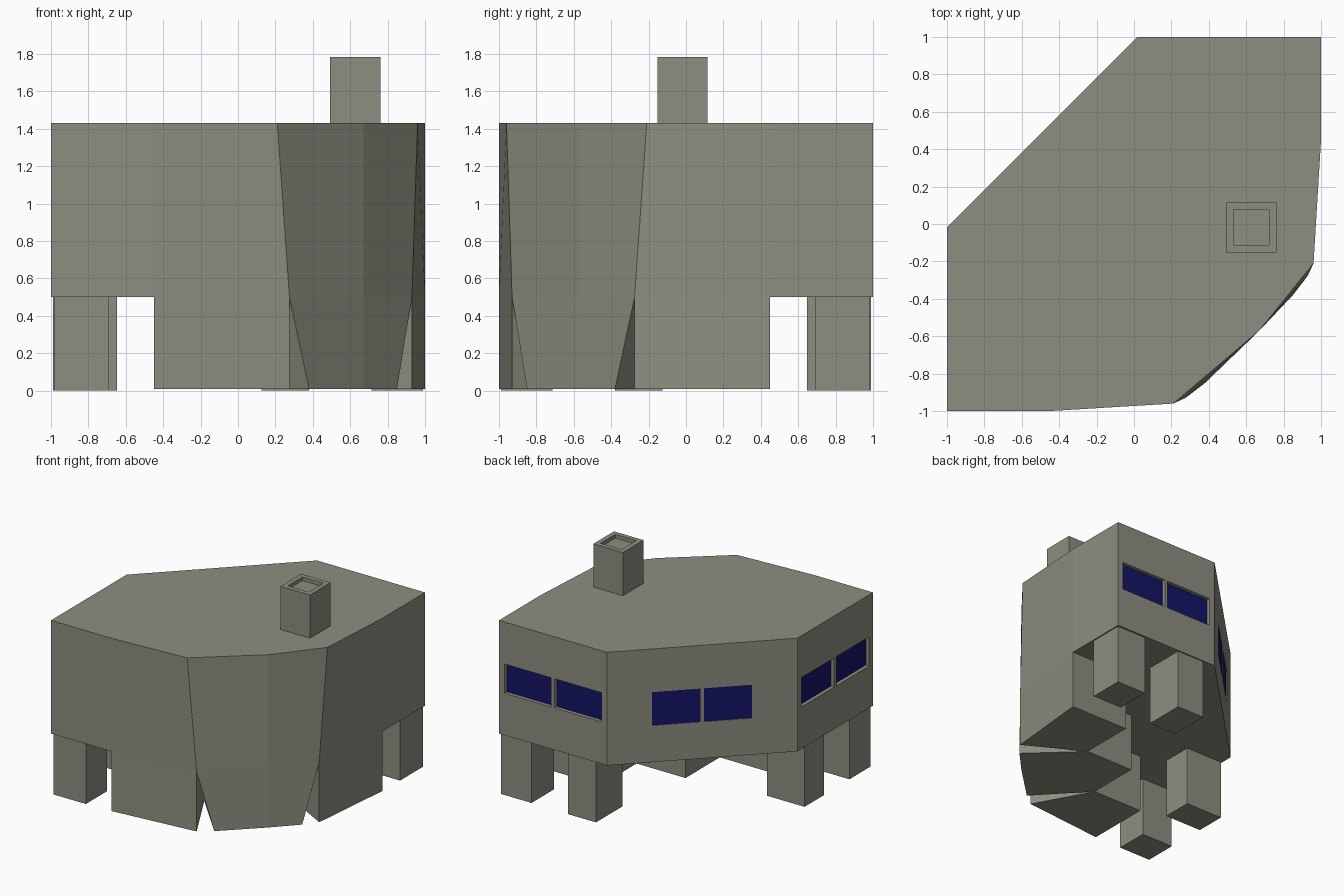
import bpy, bmesh
from mathutils import Vector

if "Cube" in bpy.data.objects:
    bpy.data.objects.remove(bpy.data.objects["Cube"])

TOP, MID, LOW = 1.43, 0.5, 0.01
RIDGE = (0.67, -0.57)


def mirror(p):
    # The plan is symmetric about its diagonal, apart from the shared nose ridge
    if tuple(p[:2]) == RIDGE:
        return tuple(p)
    return (-p[1], -p[0]) + tuple(p[2:])


def make_material(name, colour):
    mat = bpy.data.materials.new(name)
    mat.diffuse_color = (*colour, 1)
    mat.use_nodes = True
    mat.node_tree.nodes["Principled BSDF"].inputs["Base Color"].default_value = mat.diffuse_color
    return mat


stone_mat = make_material("olive_stone", (0.27, 0.27, 0.22))
glass_mat = make_material("dark_blue_glass", (0.007, 0.007, 0.14))


def make_object(name, faces, material=stone_mat):
    bm = bmesh.new()
    for f in faces:
        bm.faces.new([bm.verts.new(p) for p in f])
    bmesh.ops.remove_doubles(bm, verts=bm.verts, dist=0.0005)
    bmesh.ops.recalc_face_normals(bm, faces=bm.faces)
    me = bpy.data.meshes.new(name)
    bm.to_mesh(me)
    bm.free()
    ob = bpy.data.objects.new(name, me)
    bpy.context.collection.objects.link(ob)
    me.materials.append(material)
    return ob


def at(p, z):
    return (p[0], p[1], z)


def quad(a, b, z0, z1):
    return [at(a, z0), at(b, z0), at(b, z1), at(a, z1)]


def open_box(name, x0, x1, y0, y1, z0, z1):
    c = [(x0, y0), (x1, y0), (x1, y1), (x0, y1)]
    faces = [quad(c[i], c[(i + 1) % 4], z0, z1) for i in range(4)]
    faces.append([at(p, z0) for p in c])
    return make_object(name, faces)


# Plan points
corner_f, bend_f = (-1, -1), (-0.45, -1)
corner_b, bend_r = mirror(corner_f), mirror(bend_f)
diag_b, diag_l = (0.017, 1), (-1, -0.017)
nose_top, nose_mid, nose_low = (0.21, -0.96), (0.275, -0.93), (0.38, -0.85)
in_a, in_b, centre = (-0.45, -0.46), (0.015, -0.46), (0.015, -0.015)

faces = []
# Roof and underside around the petal-shaped supports
faces.append([at(p, TOP) for p in (corner_f, bend_f, nose_top, RIDGE, mirror(nose_top),
                                   bend_r, corner_b, diag_b, diag_l)])
faces.append([at(p, MID) for p in (corner_f, bend_f, in_a, in_b, centre, mirror(in_b),
                                   mirror(in_a), bend_r, corner_b, diag_b, diag_l)])

# Walls and supports of one half, then the mirrored half
half = [
    quad(corner_f, bend_f, MID, TOP),
    [at(bend_f, LOW), at(nose_mid, LOW), at(nose_mid, MID), at(bend_f, MID)],
    [at(bend_f, MID), at(nose_mid, MID), at(nose_top, TOP), at(bend_f, TOP)],
    [at(nose_mid, MID), at(RIDGE, MID), at(RIDGE, TOP), at(nose_top, TOP)],
    [at(nose_low, LOW), at(RIDGE, LOW), at(RIDGE, MID), at(nose_mid, MID)],
    quad(bend_f, in_a, LOW, MID),
    quad(in_a, in_b, LOW, MID),
    quad(in_b, nose_mid, LOW, MID),
    [at(nose_low, LOW), at(in_b, LOW), at(in_b, MID), at(nose_mid, MID)],
    quad(in_b, centre, LOW, MID),
    [at(p, LOW) for p in (bend_f, nose_mid, in_b, in_a)],
]
for f in half:
    faces.append(f)
    faces.append([mirror(p) for p in f])
faces.append([at(p, LOW) for p in (nose_low, RIDGE, mirror(nose_low), mirror(in_b), centre, in_b)])


# Walls with a recessed two-pane window
def window_wall(name, a, b, s0, s1, z0, z1, depth, bar):
    a3, b3 = Vector((*a, 0)), Vector((*b, 0))
    along = (b3 - a3).normalized()
    inward = Vector((-along.y, along.x, 0))
    length = (b3 - a3).length

    def p(s, z, d=0):
        return tuple(a3 + along * s + inward * d + Vector((0, 0, z)))

    outer = [p(0, MID), p(length, MID), p(length, TOP), p(0, TOP)]
    rim = [p(s0, z0), p(s1, z0), p(s1, z1), p(s0, z1)]
    back = [p(s0, z0, depth), p(s1, z0, depth), p(s1, z1, depth), p(s0, z1, depth)]
    for i in range(4):
        j = (i + 1) % 4
        faces.append([outer[i], outer[j], rim[j], rim[i]])
        faces.append([rim[i], rim[j], back[j], back[i]])
    # Two panes, one each side of the centre bar
    m0, m1 = (s0 + s1 - bar) / 2, (s0 + s1 + bar) / 2
    make_object(name + "_glass", [
        [p(u, z0, depth), p(v, z0, depth), p(v, z1, depth), p(u, z1, depth)]
        for u, v in ((s0, m0), (m1, s1))], glass_mat)
    make_object(name + "_bar", [
        [p(m0, z0), p(m1, z0), p(m1, z1), p(m0, z1)],
        [p(m0, z0), p(m0, z0, depth), p(m0, z1, depth), p(m0, z1)],
        [p(m1, z0), p(m1, z0, depth), p(m1, z1, depth), p(m1, z1)]])


window_wall("back_window", corner_b, diag_b, 0.05, 0.93, 0.845, 1.085, 0.03, 0.03)
window_wall("left_window", diag_l, corner_f, 0.053, 0.933, 0.845, 1.085, 0.03, 0.03)
diag_len = (Vector(diag_b) - Vector(diag_l)).length
window_wall("diagonal_window", diag_b, diag_l, diag_len / 2 - 0.378, diag_len / 2 + 0.378,
            0.80, 1.075, 0.005, 0.025)
make_object("body", faces)

# Four legs, in mirrored pairs
for name, x0, x1, y0, y1 in (("outer", -0.985, -0.69, -0.99, -0.715),
                             ("inner", -0.99, -0.648, -0.38, -0.125)):
    open_box(name + "_leg_left", x0, x1, y0, y1, 0, MID)
    open_box(name + "_leg_back", -y1, -y0, -x1, -x0, 0, MID)


# Chimney with a shallow hollow in its top
def ring(h):
    cx, cy = 0.627, -0.018
    return [(cx - h, cy - h), (cx + h, cy - h), (cx + h, cy + h), (cx - h, cy + h)]


o, n, cz, cd = ring(0.134), ring(0.095), 1.785, 1.755
chimney = [[at(p, cd) for p in n]]
for i in range(4):
    j = (i + 1) % 4
    chimney += [quad(o[i], o[j], TOP, cz), quad(n[i], n[j], cd, cz),
                [at(o[i], cz), at(o[j], cz), at(n[j], cz), at(n[i], cz)]]
make_object("chimney", chimney)
